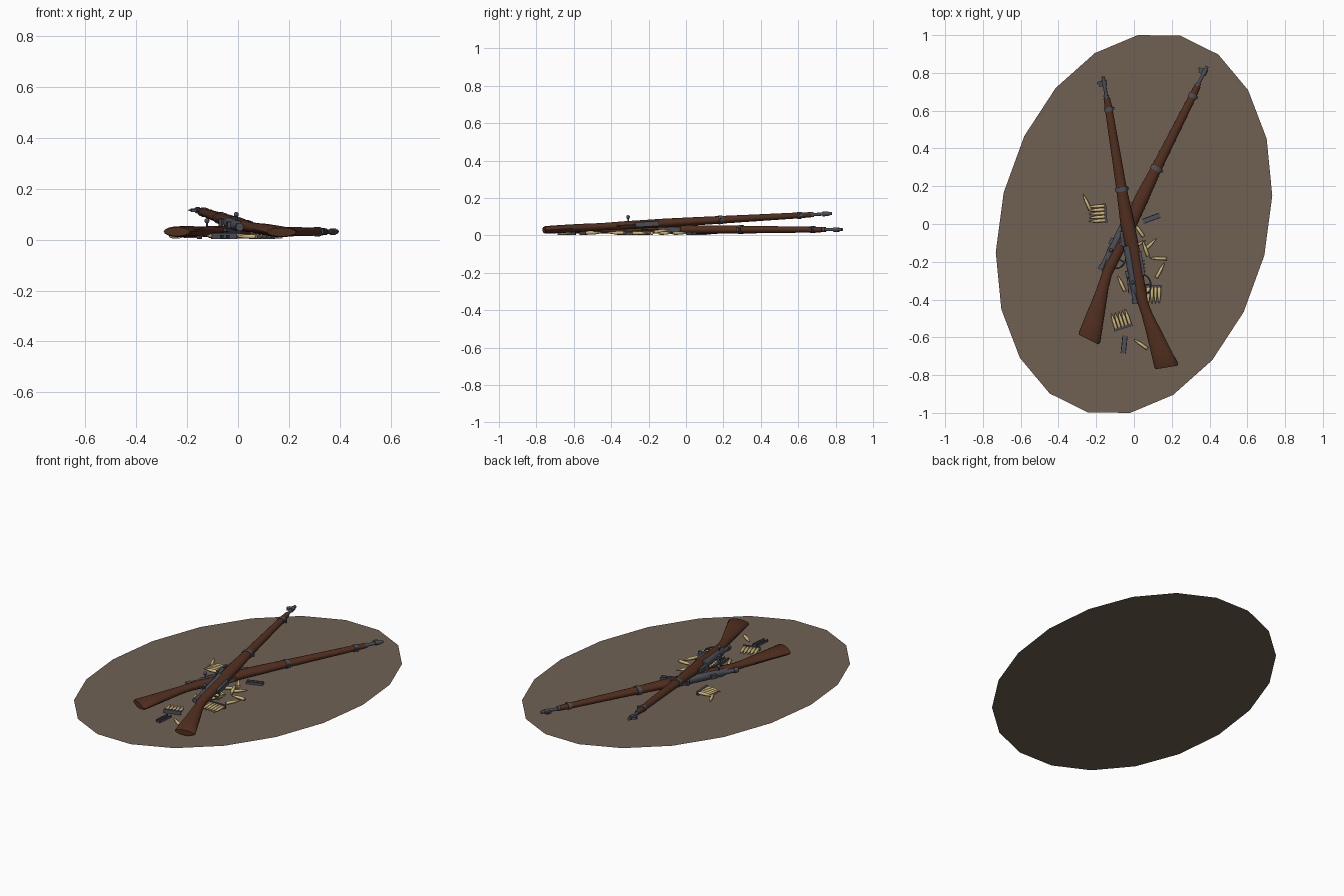
import bpy, bmesh
from math import radians, cos, sin, pi
from mathutils import Matrix, Vector

if "Cube" in bpy.data.objects:
    bpy.data.objects.remove(bpy.data.objects["Cube"])


def material(name, rgb):
    m = bpy.data.materials.new(name)
    m.use_nodes = True
    m.diffuse_color = (*rgb, 1)
    m.node_tree.nodes["Principled BSDF"].inputs["Base Color"].default_value = (*rgb, 1)
    return m


EARTH = material("earth", (0.16, 0.12, 0.086))
WOOD = material("walnut_wood", (0.085, 0.029, 0.014))
STEEL = material("dark_steel", (0.075, 0.08, 0.1))
BRASS = material("brass", (0.62, 0.47, 0.2))
BULLET = material("pale_copper", (0.62, 0.44, 0.24))


def finish(name, bm, mats, matrix, smooth=True):
    bmesh.ops.recalc_face_normals(bm, faces=bm.faces)
    me = bpy.data.meshes.new(name)
    bm.to_mesh(me)
    bm.free()
    for m in mats:
        me.materials.append(m)
    if smooth:
        me.shade_smooth()
        me.set_sharp_from_angle(angle=radians(40))
    ob = bpy.data.objects.new(name, me)
    ob.matrix_world = matrix
    bpy.context.collection.objects.link(ob)
    return ob


def loft(bm, rings, sides=10, turn=Matrix()):
    """Skin ellipses along x; each ring is (x, centre_y, half_y, half_z)."""
    loops = []
    for x, c, hy, hz in rings:
        loops.append([bm.verts.new(turn @ Vector((x, c + hy * cos(a), hz * sin(a))))
                      for a in (2 * pi * i / sides for i in range(sides))])
    for p, q in zip(loops, loops[1:]):
        for i in range(sides):
            j = (i + 1) % sides
            bm.faces.new((p[i], p[j], q[j], q[i]))
    bm.faces.new(loops[0])
    bm.faces.new(loops[-1])


def rod(bm, x0, x1, r, y=0, sides=10, turn=Matrix()):
    loft(bm, [(x0, y, r, r), (x1, y, r, r)], sides, turn)


def box(bm, centre, size):
    bmesh.ops.create_cube(bm, size=1, matrix=Matrix.Translation(centre) @ Matrix.Diagonal((*size, 1)))


def rifle(name, muzzle, heading, slope):
    """Local axes: x from butt to muzzle, y to the sights, z to the bolt handle side."""
    length = 1.575
    flat = Vector((*heading, 0)).normalized()
    fwd = (flat + Vector((0, 0, slope))).normalized()
    up = Vector((-flat.y, flat.x, 0))
    frame = Matrix((fwd, up, fwd.cross(up))).transposed().to_4x4()
    frame.translation = Vector(muzzle) - fwd * length

    # Stock: station, top edge, bottom edge, half thickness
    bm = bmesh.new()
    stations = [(0, -0.03, -0.145, 0.017), (0.012, -0.025, -0.15, 0.021),
                (0.1, -0.018, -0.122, 0.022), (0.2, -0.01, -0.09, 0.022),
                (0.29, -0.002, -0.06, 0.02), (0.36, 0.01, -0.045, 0.02),
                (0.43, 0.018, -0.045, 0.022), (0.66, 0.018, -0.045, 0.024),
                (0.68, 0.032, -0.044, 0.024), (0.8, 0.033, -0.04, 0.023),
                (0.97, 0.026, -0.03, 0.021), (1.4, 0.018, -0.022, 0.016),
                (1.46, 0.016, -0.018, 0.014)]
    loft(bm, [(x, (t + b) / 2, (t - b) / 2, w) for x, t, b, w in stations], 14)
    finish(name + "_stock", bm, [WOOD], frame)

    # Barrel and front sight
    bm = bmesh.new()
    rod(bm, 1.44, length, 0.009)
    rod(bm, 1.46, 1.475, 0.014)
    rod(bm, 1.525, 1.555, 0.013)
    box(bm, (1.54, 0.018, 0), (0.03, 0.018, 0.012))
    box(bm, (1.545, 0.03, 0), (0.014, 0.012, 0.006))
    finish(name + "_barrel", bm, [STEEL], frame)

    # Barrel bands with sling loop
    bm = bmesh.new()
    for x, hy, hz in ((0.97, 0.033, 0.024), (1.4, 0.024, 0.019)):
        loft(bm, [(x - 0.011, -0.002, hy, hz), (x + 0.011, -0.002, hy, hz)], 14)
        box(bm, (x, -0.004 - hy, 0), (0.012, 0.01, 0.02))
    finish(name + "_bands", bm, [STEEL], frame)

    # Receiver, bolt and rear sight
    bm = bmesh.new()
    loft(bm, [(0.41, 0.01, 0.012, 0.014), (0.45, 0.016, 0.02, 0.021),
              (0.67, 0.016, 0.022, 0.022)], 12)
    rod(bm, 0.37, 0.6, 0.012, 0.022)
    rod(bm, 0.36, 0.385, 0.016, 0.022)
    box(bm, (0.52, 0.035, 0), (0.035, 0.026, 0.024))
    box(bm, (0.71, 0.036, 0), (0.08, 0.016, 0.024))
    box(bm, (0.685, 0.046, 0), (0.014, 0.016, 0.028))
    finish(name + "_receiver", bm, [STEEL], frame)

    # Bolt handle with round knob
    bm = bmesh.new()
    rod(bm, 0.012, 0.042, 0.005, 0.018, 8,
        Matrix.Translation((0.475, 0, 0)) @ Matrix.Rotation(-pi / 2, 4, 'Y'))
    bmesh.ops.create_uvsphere(bm, u_segments=10, v_segments=8, radius=0.01,
                              matrix=Matrix.Translation((0.475, 0.018, 0.043)))
    finish(name + "_bolt_handle", bm, [STEEL], frame)

    # Magazine floor plate, trigger and guard
    bm = bmesh.new()
    box(bm, (0.565, -0.046, 0), (0.13, 0.014, 0.026))
    rod(bm, 0.04, 0.07, 0.003, 0, 6,
        Matrix.Translation((0.45, 0, 0)) @ Matrix.Rotation(-pi / 2, 4, 'Z'))
    arc = [Vector((0.452 + 0.05 * cos(a), -0.043 - 0.033 * sin(a), 0))
           for a in (pi * i / 8 for i in range(9))]
    for p, q in zip(arc, arc[1:]):
        d = q - p
        turn = Matrix.Translation(p) @ d.to_track_quat('X', 'Z').to_matrix().to_4x4()
        rod(bm, -0.001, d.length + 0.001, 0.004, 0, 6, turn)
    finish(name + "_trigger_guard", bm, [STEEL], frame)


def place(x, y, z, angle, pitch=0):
    return (Matrix.Translation((x, y, z)) @ Matrix.Rotation(radians(angle), 4, 'Z')
            @ Matrix.Rotation(radians(-pitch), 4, 'Y'))


def cartridges(name, matrix, offsets=(0,)):
    # Each round points along local x and is centred on its length
    bm = bmesh.new()
    profile = [(-0.046, 0.0085), (-0.043, 0.0085), (-0.042, 0.007), (-0.039, 0.0092),
               (0.01, 0.0085), (0.017, 0.0062), (0.024, 0.006), (0.038, 0.004), (0.047, 0.001)]
    for y in offsets:
        loft(bm, [(x, y, r, r) for x, r in profile], 10)
    for f in bm.faces:
        f.material_index = int(f.calc_center_median().x > 0.024)
    finish(name, bm, [BRASS, BULLET], matrix)


def empty_clip(name, matrix):
    # Channel strip with two folded rims
    bm = bmesh.new()
    box(bm, (0, 0, -0.006), (0.095, 0.026, 0.004))
    for s in (-1, 1):
        box(bm, (0, s * 0.012, 0), (0.095, 0.004, 0.014))
    finish(name, bm, [STEEL], matrix, False)


def loaded_clip(name, x, y, angle):
    m = place(x, y, 0.014, angle)
    cartridges(name + "_rounds", m, [0.0192 * i for i in range(-2, 3)])
    bm = bmesh.new()
    box(bm, (-0.049, 0, 0), (0.004, 0.1, 0.022))
    for s in (-1, 1):
        box(bm, (-0.044, 0, s * 0.01), (0.012, 0.1, 0.003))
    finish(name + "_strip", bm, [STEEL], m, False)


# Oval patch of ground: a regular polygon sheared into a leaning ellipse
bm = bmesh.new()
long_axis, short_axis = Vector((0.02, 1, 0)), Vector((0.732, 0.15, 0))
ring = [bm.verts.new(long_axis * cos(a) + short_axis * sin(a))
        for a in (-2 * pi * i / 20 for i in range(20))]
bm.faces.new(ring)
ground = finish("ground_patch", bm, [EARTH], Matrix(), False)
if ground.data.polygons[0].normal.z < 0:
    ground.data.flip_normals()

# Two crossed rifles lying on their sides
rifle("lower_rifle", (0.388, 0.835, 0.031), (0.449, 0.894), 0)
rifle("upper_rifle", (-0.163, 0.78, 0.117), (-0.158, 0.987), 0.056)

# Loaded clips, tips pointing along the angle
for i, spot in enumerate([(-0.195, 0.055, 184), (0.015, -0.235, 5),
                          (0.095, -0.375, 270), (-0.07, -0.505, 108)]):
    loaded_clip(f"loaded_clip_{i + 1}", *spot)

# Empty clips
empty_clip("empty_clip_1", place(0.092, 0.03, 0.01, 20))
empty_clip("empty_clip_2", place(-0.052, -0.638, 0.01, 84))
empty_clip("empty_clip_3", place(-0.02, -0.32, 0.01, 95))

# Loose rounds: x, y, height, heading, pitch
loose = [(-0.25, 0.115, 0.012, 115, 0), (0.025, -0.03, 0.012, 125, 0),
         (0.085, -0.11, 0.012, 45, 0), (0.06, -0.13, 0.024, 110, 8),
         (0.128, -0.182, 0.012, 178, 0), (0.14, -0.245, 0.012, 62, 0),
         (-0.067, -0.315, 0.012, 115, 0), (0.035, -0.635, 0.012, 145, 0),
         (0.02, -0.11, 0.012, 30, 0)]
for i, spot in enumerate(loose):
    cartridges(f"loose_round_{i + 1}", place(*spot))
